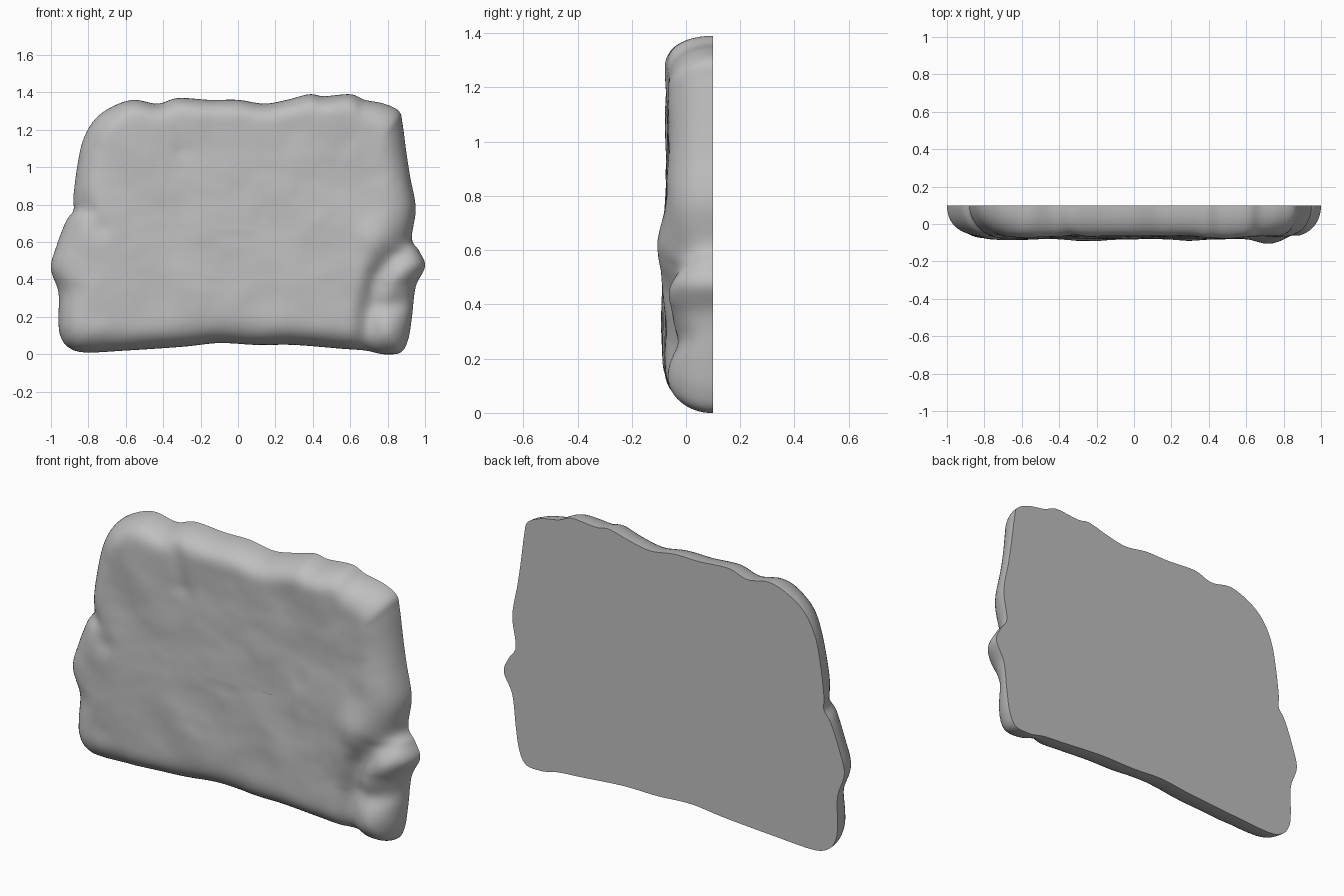
import bpy, bmesh, math
from mathutils import Vector, noise

cube = bpy.data.objects.get("Cube")
if cube:
    bpy.data.objects.remove(cube, do_unlink=True)

BACK = 0.1
SAMPLES_PER_SPAN = 8
RIM_RINGS = 16
FACE_RINGS = 30
RIM_REACH = 0.24

# Silhouette of the slab in x, z, clockwise from the lower left corner
OUTLINE = [(-.82, .01), (-.91, .04), (-.95, .1), (-.96, .18), (-.96, .33), (-1, .46),
           (-.97, .58), (-.92, .71), (-.88, .77), (-.88, .84), (-.86, 1), (-.83, 1.14),
           (-.77, 1.25), (-.68, 1.32), (-.56, 1.36), (-.43, 1.34), (-.32, 1.37),
           (-.15, 1.36), (0, 1.36), (.14, 1.34), (.26, 1.36), (.38, 1.39), (.46, 1.38),
           (.6, 1.39), (.68, 1.36), (.78, 1.34), (.86, 1.3), (.88, 1.23), (.9, 1.08),
           (.92, .95), (.95, .78), (.93, .62), (.97, .55), (1, .47), (.95, .36),
           (.93, .2), (.91, .08), (.87, .01), (.78, 0), (.68, .02), (.55, .03),
           (.3, .05), (.1, .05), (-.1, .06), (-.3, .04), (-.6, .02)]

# Creases between the fused stones: path, width, depth
CREASES = [([(.69, .05), (.7, .25), (.75, .42), (.83, .52), (.97, .6)], .06, .04),
           ([(.76, .25), (.95, .28)], .05, .02),
           ([(-.95, .82), (-.82, .8), (-.74, .68)], .05, .015),
           ([(-.4, 1.38), (-.32, 1.25), (-.29, 1.1)], .05, .01)]

# Soft swellings and hollows: x, z, width, height, amount
SWELLS = [(.73, .62, .1, .12, .025), (.67, .42, .06, .12, .01), (.86, .28, .12, .25, -.025),
          (.87, .43, .08, .08, .015), (.82, .13, .08, .08, .01), (-.68, .45, .12, .3, .012),
          (-.92, .45, .12, .3, -.015), (-.58, 1.15, .18, .18, .012),
          (-.85, 1.2, .18, .25, -.02), (-.25, .35, .15, .2, .012), (.3, .3, .15, .2, .012),
          (.45, 1.3, .2, .12, .01)]


def smooth_loop(points, steps):
    """Closed curve passing through all the points."""
    pts = [Vector(p) for p in points]
    n = len(pts)
    loop = []
    for i in range(n):
        a, b, c, d = (pts[(i + k) % n] for k in (-1, 0, 1, 2))
        for s in range(steps):
            t = s / steps
            loop.append(0.5 * (2 * b + (c - a) * t + (2 * a - 5 * b + 4 * c - d) * t ** 2
                               + (3 * b - a - 3 * c + d) * t ** 3))
    return loop


def clamp(v, low=0, high=1):
    return max(low, min(high, v))


def path_distance(p, path):
    best = 9
    for a, b in zip(path, path[1:]):
        a, b = Vector(a), Vector(b)
        t = clamp((p - a).dot(b - a) / (b - a).length_squared)
        best = min(best, (p - a.lerp(b, t)).length)
    return best


def thickness(p, inset):
    """Slab thickness at a point: rounded rim, swellings, creases and weathering."""
    # The rim is tight along the top, softer at the sides and the foot
    width = 0.13 + 0.09 * clamp((abs(p.x) - .6) / .25) + 0.04 * clamp((.4 - p.y) / .2)
    u = clamp(inset / min(width, RIM_REACH))
    rim = math.sqrt(1 - (1 - u) ** 3)
    body = 0.177 - 0.013 * clamp((p.y - .6) / .5)
    for x, z, w, h, amount in SWELLS:
        body += amount * math.exp(-((p.x - x) / w) ** 2 - ((p.y - z) / h) ** 2)
    for path, w, depth in CREASES:
        body -= depth * math.exp(-(path_distance(p, path) / w) ** 2)
    body += 0.008 * noise.noise(Vector((p.x * 5, p.y * 5, 2)))
    body += 0.002 * noise.noise(Vector((p.x * 12, p.y * 12, 7)))
    return rim * body


# Rings run from the flat back's edge, over the rim, to the middle of the face
loop = smooth_loop(OUTLINE, SAMPLES_PER_SPAN)
n = len(loop)
bm = bmesh.new()
rings = []


def add_ring(points, inset):
    rings.append([bm.verts.new((p.x, BACK - thickness(p, inset), max(0, p.y)))
                  for p in points])


for k in range(RIM_RINGS + 1):
    inset = RIM_REACH * (k / RIM_RINGS) ** 2
    inner = []
    for p in loop:
        core = Vector((clamp(p.x, -.6, .6), clamp(p.y, .4, .95)))
        inner.append(p + (core - p).normalized() * inset)
    add_ring(inner, inset)
for k in range(1, FACE_RINGS):
    t = k / FACE_RINGS
    add_ring([p.lerp(Vector((clamp(p.x, -.35, .35), .68)), t) for p in inner], RIM_REACH)

for outer, inside in zip(rings, rings[1:]):
    for i in range(n):
        j = (i + 1) % n
        bm.faces.new((outer[i], outer[j], inside[j], inside[i]))
bm.faces.new(rings[-1])
bm.faces.new(rings[0])
bmesh.ops.recalc_face_normals(bm, faces=bm.faces)

mesh = bpy.data.meshes.new("stone_slab")
bm.to_mesh(mesh)
bm.free()
slab = bpy.data.objects.new("stone_slab", mesh)
bpy.context.collection.objects.link(slab)

# Plain grey stone
stone = bpy.data.materials.new("grey_stone")
stone.use_nodes = True
grey = (0.52, 0.52, 0.52, 1)
stone.diffuse_color = grey
stone.node_tree.nodes["Principled BSDF"].inputs["Base Color"].default_value = grey
mesh.materials.append(stone)

# Smooth stone with a sharp edge around the flat back
bpy.ops.object.select_all(action="DESELECT")
slab.select_set(True)
bpy.context.view_layer.objects.active = slab
bpy.ops.object.shade_smooth_by_angle(angle=math.radians(50))
